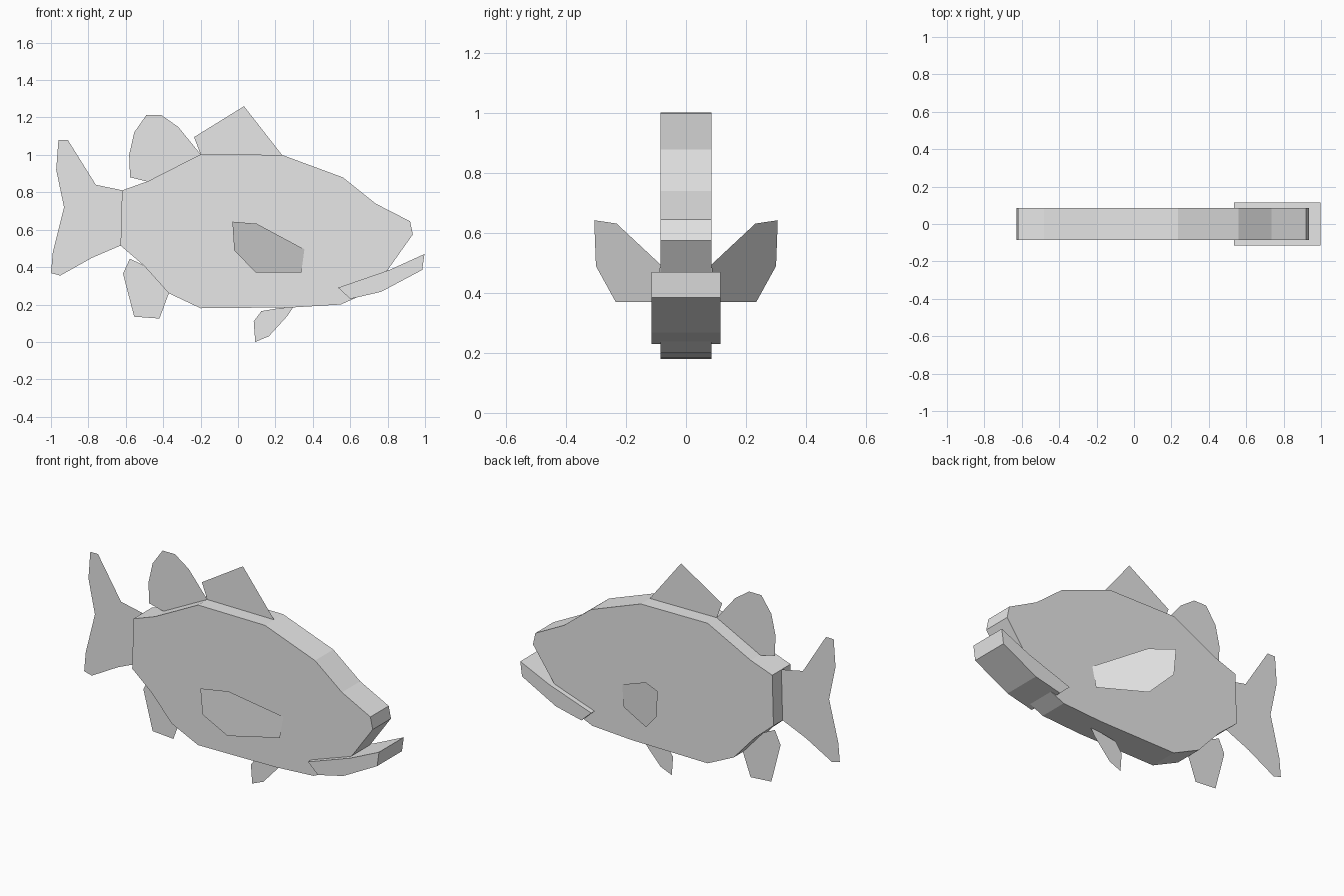
import bpy, bmesh

cube = bpy.data.objects.get("Cube")
if cube:
    bpy.data.objects.remove(cube, do_unlink=True)

grey = bpy.data.materials.new("light_grey")
grey.use_nodes = True
grey.diffuse_color = (0.8, 0.8, 0.8, 1)
grey.node_tree.nodes["Principled BSDF"].inputs["Base Color"].default_value = (0.8, 0.8, 0.8, 1)


def plate(name, outline, half=0.0, y_at=lambda x: 0.0):
    """Side outline (x, z) as a flat sheet, or as a slab 2 * half thick."""
    bm = bmesh.new()
    face = bm.faces.new([bm.verts.new((x, y_at(x) - half, z)) for x, z in outline])
    if half:
        out = bmesh.ops.extrude_face_region(bm, geom=[face], use_keep_orig=True)
        moved = [v for v in out["geom"] if isinstance(v, bmesh.types.BMVert)]
        bmesh.ops.translate(bm, verts=moved, vec=(0, 2 * half, 0))
        bmesh.ops.recalc_face_normals(bm, faces=bm.faces[:])
    mesh = bpy.data.meshes.new(name)
    bm.to_mesh(mesh)
    bm.free()
    mesh.materials.append(grey)
    obj = bpy.data.objects.new(name, mesh)
    bpy.context.collection.objects.link(obj)
    return obj


# Slab body, with the open mouth cut under the snout
plate("body", [(-0.62, 0.81), (-0.48, 0.86), (-0.2, 1.003), (0.235, 1.0), (0.56, 0.88),
               (0.735, 0.74), (0.92, 0.645), (0.935, 0.575), (0.80, 0.385), (0.64, 0.24),
               (0.55, 0.2), (0.3, 0.185), (-0.2, 0.18), (-0.37, 0.26), (-0.505, 0.41),
               (-0.628, 0.515)], 0.085)

# Wider lower jaw
plate("lower_jaw", [(0.535, 0.29), (0.81, 0.385), (0.997, 0.47), (0.985, 0.385),
                    (0.765, 0.268), (0.60, 0.23)], 0.115)

# Flat fins on the centre line
plate("tail_fin", [(-0.615, 0.81), (-0.76, 0.84), (-0.91, 1.08), (-0.96, 1.08), (-0.972, 0.92),
                   (-0.93, 0.72), (-0.99, 0.48), (-1.0, 0.368), (-0.95, 0.355),
                   (-0.78, 0.45), (-0.628, 0.515)])
plate("front_dorsal_fin", [(-0.2, 1.003), (-0.235, 1.095), (0.032, 1.26), (0.235, 1.0)])
plate("rear_dorsal_fin", [(-0.2, 1.003), (-0.32, 1.15), (-0.41, 1.213), (-0.49, 1.213),
                          (-0.555, 1.12), (-0.582, 1.0), (-0.577, 0.88), (-0.48, 0.856)])
plate("anal_fin", [(-0.37, 0.26), (-0.42, 0.125), (-0.555, 0.135), (-0.615, 0.365),
                   (-0.578, 0.445), (-0.505, 0.41)])
plate("pelvic_fin", [(0.295, 0.185), (0.265, 0.14), (0.165, 0.03), (0.092, 0.0),
                     (0.084, 0.11), (0.125, 0.165), (0.23, 0.182)])

# Side fins flaring outward toward the tail
for name, side in (("left_side_fin", 1), ("right_side_fin", -1)):
    plate(name, [(-0.03, 0.643), (0.10, 0.632), (0.355, 0.495), (0.338, 0.37),
                 (0.095, 0.37), (-0.02, 0.49)],
          y_at=lambda x: side * (0.085 + (0.355 - x) * 0.575))
